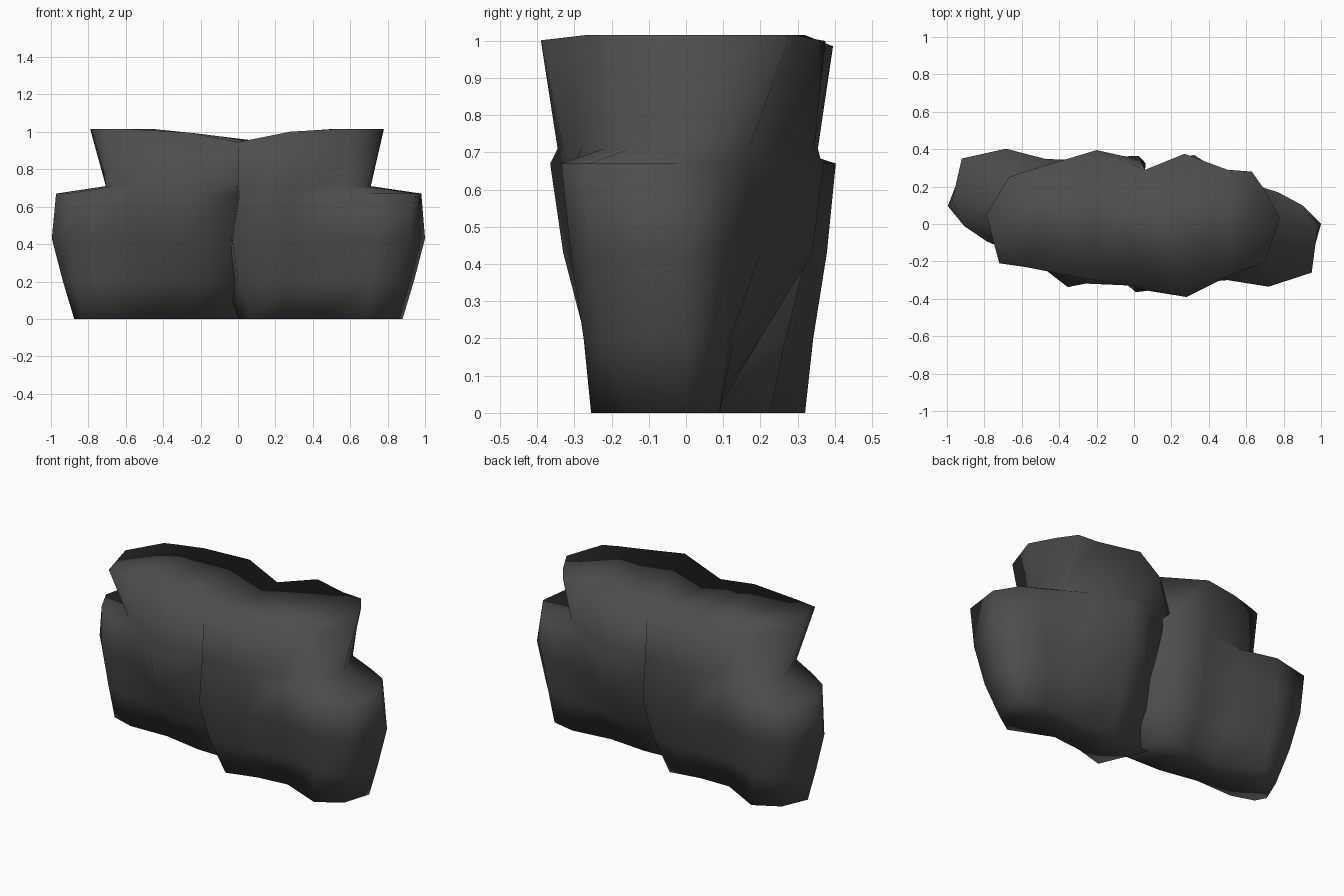
import bpy, bmesh, math
from mathutils import Matrix, Vector

if "Cube" in bpy.data.objects:
    bpy.data.objects.remove(bpy.data.objects["Cube"])

stone = bpy.data.materials.new("dark grey stone")
stone.diffuse_color = (0.075, 0.075, 0.075, 1)
stone.use_nodes = True
stone.node_tree.nodes["Principled BSDF"].inputs["Base Color"].default_value = stone.diffuse_color

# Cross-sections of one boulder: height, then outline (front edge, outer tip, back edge)
LAYERS = [
    (0.00, [(.07, -.22), (.25, -.17), (.44, -.15), (.69, -.255), (.83, -.16), (.88, 0),
            (.84, .06), (.70, .09), (.46, .06), (.22, .08), (-.05, .06)]),
    (0.20, [(.00, -.27), (.26, -.24), (.47, -.22), (.71, -.275), (.88, -.22), (.94, 0),
            (.87, .08), (.73, .12), (.49, .13), (.27, .20), (-.05, .12)]),
    (0.43, [(-.03, -.33), (.27, -.29), (.50, -.27), (.73, -.31), (.93, -.25), (1.0, 0),
            (.90, .10), (.76, .15), (.51, .20), (.31, .34), (-.05, .20)]),
    (0.67, [(.01, -.365), (.27, -.32), (.50, -.30), (.72, -.335), (.95, -.26), (.98, -.03),
            (.90, .10), (.77, .17), (.51, .25), (.32, .37), (-.05, .25)]),
    (0.71, [(.00, -.345), (.27, -.33), (.45, -.28), (.60, -.22), (.68, -.15), (.71, 0),
            (.69, .08), (.65, .17), (.50, .25), (.29, .345), (-.04, .26)]),
]

# Flared rim of each boulder; the two meet at the front and back middle
RIM_RIGHT = [(0, -.33), (.28, -.39), (.52, -.27), (.62, -.235), (.70, -.20), (.78, .03),
             (.70, .18), (.63, .28), (.50, .29), (.27, .375), (.06, .29)]
RIM_LEFT = [(.06, .29), (-.20, .395), (-.45, .32), (-.60, .275), (-.67, .25), (-.79, .05),
            (-.75, -.10), (-.72, -.21), (-.58, -.23), (-.25, -.295), (0, -.33)]


def rim_points(rim):
    """The rim dips in the middle and rises to both ends."""
    return [Vector((x, y, min(1.015, .945 + .2 * abs(x)))) for x, y in rim]


def add_boulder(bm, matrix, rim):
    """Skin one boulder from the ground up to its rim; returns the rim vertices."""
    rings = [[bm.verts.new(matrix @ Vector((x, y, z))) for x, y in outline]
             for z, outline in LAYERS]
    rings.append([bm.verts.new(p) for p in rim])
    n = len(rim)
    for level, (low, high) in enumerate(zip(rings, rings[1:])):
        # the inner end stays open under the shared top
        sides = n if level < len(LAYERS) - 1 else n - 1
        for i in range(sides):
            j = (i + 1) % n
            bm.faces.new((low[i], low[j], high[j], high[i]))
    bm.faces.new(rings[0][::-1])
    return rings[-1]


# Two interlocking boulders, the second turned half around, under one top
bm = bmesh.new()
right = add_boulder(bm, Matrix.Identity(4), rim_points(RIM_RIGHT))
left = add_boulder(bm, Matrix.Rotation(math.radians(174.5), 4, 'Z'), rim_points(RIM_LEFT))
bmesh.ops.weld_verts(bm, targetmap={left[0]: right[-1], left[-1]: right[0]})
bm.faces.new(right + left[1:-1])
bmesh.ops.triangulate(bm, faces=[f for f in bm.faces if len(f.verts) > 4])
for f in bm.faces:
    f.smooth = True

mesh = bpy.data.meshes.new("split_boulder")
bm.to_mesh(mesh)
bm.free()
mesh.materials.append(stone)
bpy.context.collection.objects.link(bpy.data.objects.new("split_boulder", mesh))
